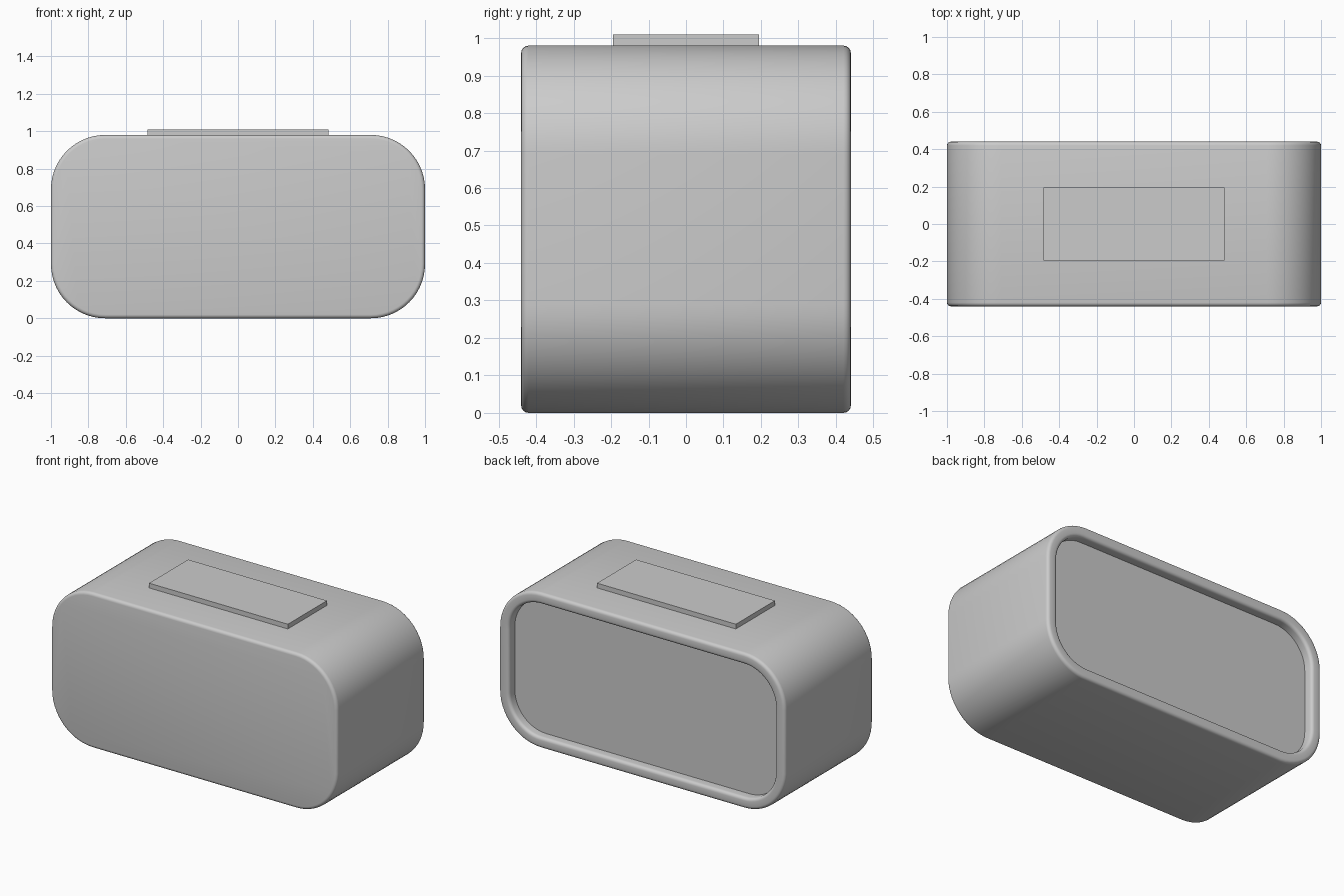
import bpy, bmesh, math

if "Cube" in bpy.data.objects:
    bpy.data.objects.remove(bpy.data.objects["Cube"])

HALF_W, HEIGHT, HALF_D, RADIUS = 1.0, 0.98, 0.44, 0.29


def rounded_ring(bm, inset, y, steps=14):
    """Ring of vertices around a rounded rectangle, shrunk by inset."""
    cx, cz = HALF_W - RADIUS, HEIGHT / 2 - RADIUS
    r = RADIUS - inset
    ring = []
    for k, (sx, sz) in enumerate([(1, 1), (-1, 1), (-1, -1), (1, -1)]):
        for i in range(steps + 1):
            a = math.pi / 2 * (k + i / steps)
            ring.append(bm.verts.new((sx * cx + r * math.cos(a), y,
                                      HEIGHT / 2 + sz * cz + r * math.sin(a))))
    return ring


def arc(inset, y, r, start, end, n=4):
    """Rounded edge as (inset, y) points about a centre."""
    return [(inset + r * math.cos(math.radians(start + (end - start) * i / n)),
             y + r * math.sin(math.radians(start + (end - start) * i / n)))
            for i in range(n + 1)]


def finish(name, bm):
    bmesh.ops.recalc_face_normals(bm, faces=bm.faces)
    mesh = bpy.data.meshes.new(name)
    bm.to_mesh(mesh)
    bm.free()
    obj = bpy.data.objects.new(name, mesh)
    bpy.context.collection.objects.link(obj)
    bpy.ops.object.select_all(action='DESELECT')
    obj.select_set(True)
    bpy.context.view_layer.objects.active = obj
    bpy.ops.object.shade_smooth_by_angle(angle=math.radians(35))
    return obj


# Housing: closed front, soft edges, rounded rim and recessed panel at the back
E, RIM, RECESS = 0.02, 0.07, 0.06
section = (arc(E, -HALF_D + E, E, 270, 180)
           + arc(E, HALF_D - E, E, 180, 90)
           + arc(RIM - E, HALF_D - E, E, 90, 0)
           + [(RIM, HALF_D - RECESS)])
bm = bmesh.new()
rings = [rounded_ring(bm, inset, y) for inset, y in section]
for a, b in zip(rings, rings[1:]):
    for i in range(len(a)):
        j = (i + 1) % len(a)
        bm.faces.new((a[i], a[j], b[j], b[i]))
bm.faces.new(rings[0])
bm.faces.new(rings[-1])
finish("housing", bm)

# Thin raised bar on the top
bm = bmesh.new()
bmesh.ops.create_cube(bm, size=1)
bmesh.ops.scale(bm, vec=(0.97, 0.39, 0.04), verts=bm.verts)
bmesh.ops.translate(bm, vec=(0, 0, 0.99), verts=bm.verts)
finish("top_button", bm)
